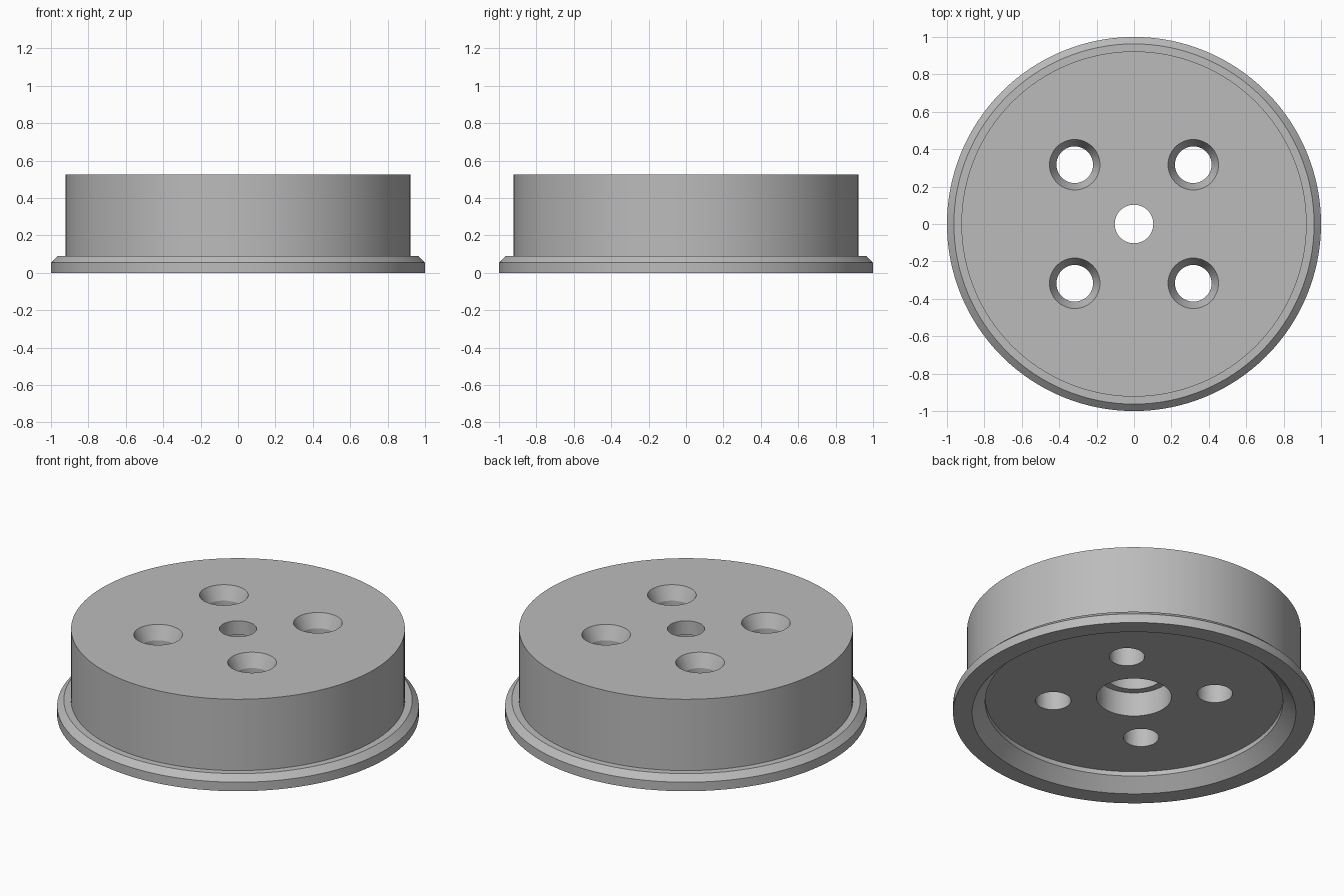
import bpy
import math

if "Cube" in bpy.data.objects:
    bpy.data.objects.remove(bpy.data.objects["Cube"])

# One plain grey finish
grey = bpy.data.materials.new("plain grey")
grey.use_nodes = True
colour = (0.5, 0.5, 0.5, 1)
grey.diffuse_color = colour
grey.node_tree.nodes["Principled BSDF"].inputs["Base Color"].default_value = colour


def lathe(name, profile, steps, centre=(0, 0), caps=False):
    """Revolve (radius, z) points about z; a closed ring, or a capped plug."""
    verts = []
    for i in range(steps):
        a = 2 * math.pi * i / steps
        verts += [(centre[0] + r * math.cos(a), centre[1] + r * math.sin(a), z)
                  for r, z in profile]
    n = len(profile)
    faces = []
    for i in range(steps):
        j = (i + 1) % steps
        for k in range(n - 1 if caps else n):
            m = (k + 1) % n
            faces.append((i * n + k, j * n + k, j * n + m, i * n + m))
    if caps:
        faces.append([i * n for i in reversed(range(steps))])
        faces.append([i * n + n - 1 for i in range(steps)])
    mesh = bpy.data.meshes.new(name)
    mesh.from_pydata(verts, [], faces)
    mesh.materials.append(grey)
    obj = bpy.data.objects.new(name, mesh)
    bpy.context.collection.objects.link(obj)
    return obj


# Flanged wheel: stepped centre bore, shallow underside recess, chamfered rim
top, floor = 0.525, 0.1
wheel = lathe("flanged_wheel", [
    (0.895, 0), (1, 0), (1, 0.055), (0.963, 0.09),    # rim
    (0.923, 0.09), (0.923, top),                      # drum wall
    (0.103, top), (0.103, 0.44),                      # centre hole
    (0.165, 0.44), (0.165, 0.247),                    # inner bore
    (0.207, 0.247), (0.207, floor),                   # outer bore
    (0.823, floor), (0.823, 0.072),                   # underside recess
], 128)

# Four countersunk bolt holes
bolt = 0.317
for x in (-bolt, bolt):
    for y in (-bolt, bolt):
        cutter = lathe("bolt_hole_cutter", [
            (0.098, -0.1), (0.098, top - 0.08), (0.135, top), (0.135, top + 0.1),
        ], 48, (x, y), caps=True)
        cutter.hide_render = True
        cut = wheel.modifiers.new("bolt hole", "BOOLEAN")
        cut.operation = "DIFFERENCE"
        cut.solver = "EXACT"
        cut.object = cutter
        bpy.context.view_layer.objects.active = wheel
        bpy.ops.object.modifier_apply(modifier=cut.name)
        bpy.data.objects.remove(cutter)

# Smooth round walls, crisp edges
bpy.ops.object.select_all(action="DESELECT")
wheel.select_set(True)
bpy.context.view_layer.objects.active = wheel
bpy.ops.object.shade_smooth_by_angle(angle=math.radians(20))
